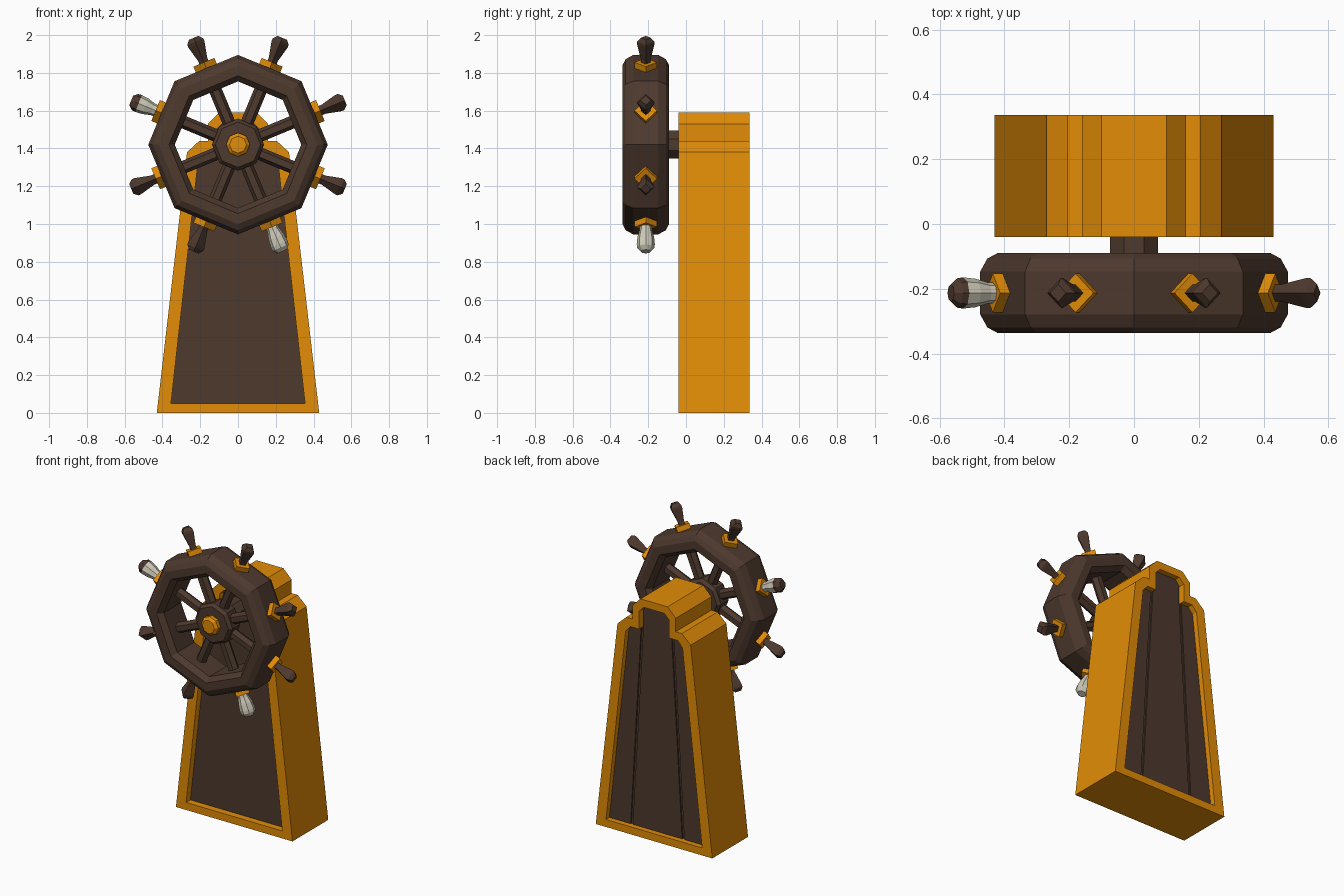
import bpy
import bmesh
from math import cos, sin, pi, radians
from mathutils import Matrix, Vector

cube = bpy.data.objects.get("Cube")
if cube:
    bpy.data.objects.remove(cube, do_unlink=True)


def material(name, color):
    m = bpy.data.materials.new(name)
    m.use_nodes = True
    m.diffuse_color = (*color, 1)
    m.node_tree.nodes["Principled BSDF"].inputs["Base Color"].default_value = (*color, 1)
    return m


GOLD = material("golden wood", (0.76, 0.262, 0.002))
BROWN = material("dark brown wood", (0.075, 0.041, 0.027))
CLOTH = material("pale wrapping", (0.62, 0.59, 0.48))


def loft(name, loops, mats, bands=None, closed=False, matrix=Matrix()):
    """Skin a stack of equal loops; bands gives a material per strip, caps included."""
    bm = bmesh.new()
    rings = [[bm.verts.new(matrix @ Vector(p)) for p in loop] for loop in loops]
    count = len(rings)
    for i in range(count if closed else count - 1):
        a, b = rings[i], rings[(i + 1) % count]
        for j in range(len(a)):
            k = (j + 1) % len(a)
            f = bm.faces.new((a[j], a[k], b[k], b[j]))
            f.material_index = bands[i + 1] if bands else 0
    if not closed:
        for ring, slot in ((rings[0], 0), (rings[-1], -1)):
            f = bm.faces.new(ring)
            f.material_index = bands[slot] if bands else 0
    bmesh.ops.recalc_face_normals(bm, faces=bm.faces)
    mesh = bpy.data.meshes.new(name)
    bm.to_mesh(mesh)
    bm.free()
    for m in mats:
        mesh.materials.append(m)
    obj = bpy.data.objects.new(name, mesh)
    bpy.context.collection.objects.link(obj)
    return obj


def turned(profile, sides, phase=0.0):
    """Loops around z for a list of (radius, height) points."""
    return [[(r * cos(phase + 2 * pi * i / sides), r * sin(phase + 2 * pi * i / sides), h)
             for i in range(sides)] for r, h in profile]


def mirrored(half, y):
    """Symmetric outline in the xz plane from its right half, bottom to top."""
    full = half + [(-x, z) for x, z in reversed(half)]
    return [(x, y, z) for x, z in full]


# Pedestal with a recessed panel in the front and the back
FRONT, BACK, DEPTH = -0.04, 0.337, 0.045
outer = [(0.43, 0), (0.27, 1.38), (0.205, 1.44), (0.16, 1.44), (0.16, 1.53), (0.10, 1.59)]
inner = [(0.355, 0.05), (0.21, 1.345), (0.175, 1.385), (0.11, 1.385), (0.11, 1.505), (0.075, 1.54)]
loft("pedestal",
     [mirrored(inner, FRONT + DEPTH), mirrored(inner, FRONT), mirrored(outer, FRONT),
      mirrored(outer, BACK), mirrored(inner, BACK), mirrored(inner, BACK - DEPTH)],
     [GOLD, BROWN], bands=[1, 0, 0, 0, 0, 0, 1])

# Back planks with narrow shallow seams between them
floor, face = BACK - DEPTH, BACK - DEPTH + 0.009
middle = [(0.182, 0.05), (0.104, 1.385), (0.104, 1.505), (0.075, 1.54)]
loft("middle_plank", [mirrored(middle, floor), mirrored(middle, face)], [BROWN])
edge = [(0.198, 0.05), (0.355, 0.05), (0.21, 1.345), (0.175, 1.385), (0.12, 1.385)]
for side, label in ((1, "left"), (-1, "right")):
    loft(label + "_plank", [[(side * x, y, z) for x, z in edge] for y in (floor, face)], [BROWN])

# Wheel frame: local z points to the front
wheel = Matrix.Translation((0, -0.213, 1.42)) @ Matrix.Rotation(radians(90), 4, 'X')

# Octagonal rim with chamfered section
front_half = [(0.335, 0.09), (0.365, 0.124), (0.42, 0.124), (0.453, 0.106), (0.475, 0.066)]
section = front_half + [(r, -h) for r, h in reversed(front_half)]
loft("wheel_rim", turned(section, 8), [BROWN], closed=True, matrix=wheel)

# Hub, axle and golden cap
loft("hub", turned([(0.12, -0.06), (0.138, -0.04), (0.138, 0.04), (0.12, 0.06)], 8),
     [BROWN], matrix=wheel)
loft("axle", turned([(0.08, -0.26), (0.08, 0)], 8, pi / 8), [BROWN], matrix=wheel)
loft("hub_cap", turned([(0.063, 0.05), (0.063, 0.085), (0.045, 0.10)], 8),
     [GOLD], matrix=wheel)

# Spokes, collars and handles around the wheel
plain = [(0.026, 0.45), (0.026, 0.49), (0.046, 0.575), (0.046, 0.59), (0.027, 0.612)]
wrapped = [(0.03, 0.45), (0.033, 0.49), (0.044, 0.53), (0.048, 0.57), (0.046, 0.59), (0.027, 0.612)]
for i in range(8):
    angle = pi / 8 + i * pi / 4
    # local z runs outward along the spoke, local x along the depth of the wheel
    ray = wheel @ Matrix.Rotation(angle, 4, 'Z') @ Matrix.Rotation(pi / 2, 4, 'Y')
    loft(f"spoke_{i + 1}", turned([(0.034, 0.09), (0.034, 0.36)], 6, pi / 6), [BROWN], matrix=ray)
    loft(f"collar_{i + 1}", turned([(0.06, 0.42), (0.06, 0.472)], 4), [GOLD], matrix=ray)
    if i == 3:
        loft("wrapped_upper_handle", turned(wrapped, 8), [BROWN, CLOTH],
             bands=[0, 1, 1, 1, 0, 0, 0], matrix=ray)
    elif i == 6:
        loft("wrapped_lower_handle", turned(wrapped, 8), [BROWN, CLOTH],
             bands=[0, 1, 1, 1, 1, 1, 1], matrix=ray)
    else:
        loft(f"handle_{i + 1}", turned(plain, 4), [BROWN], matrix=ray)
